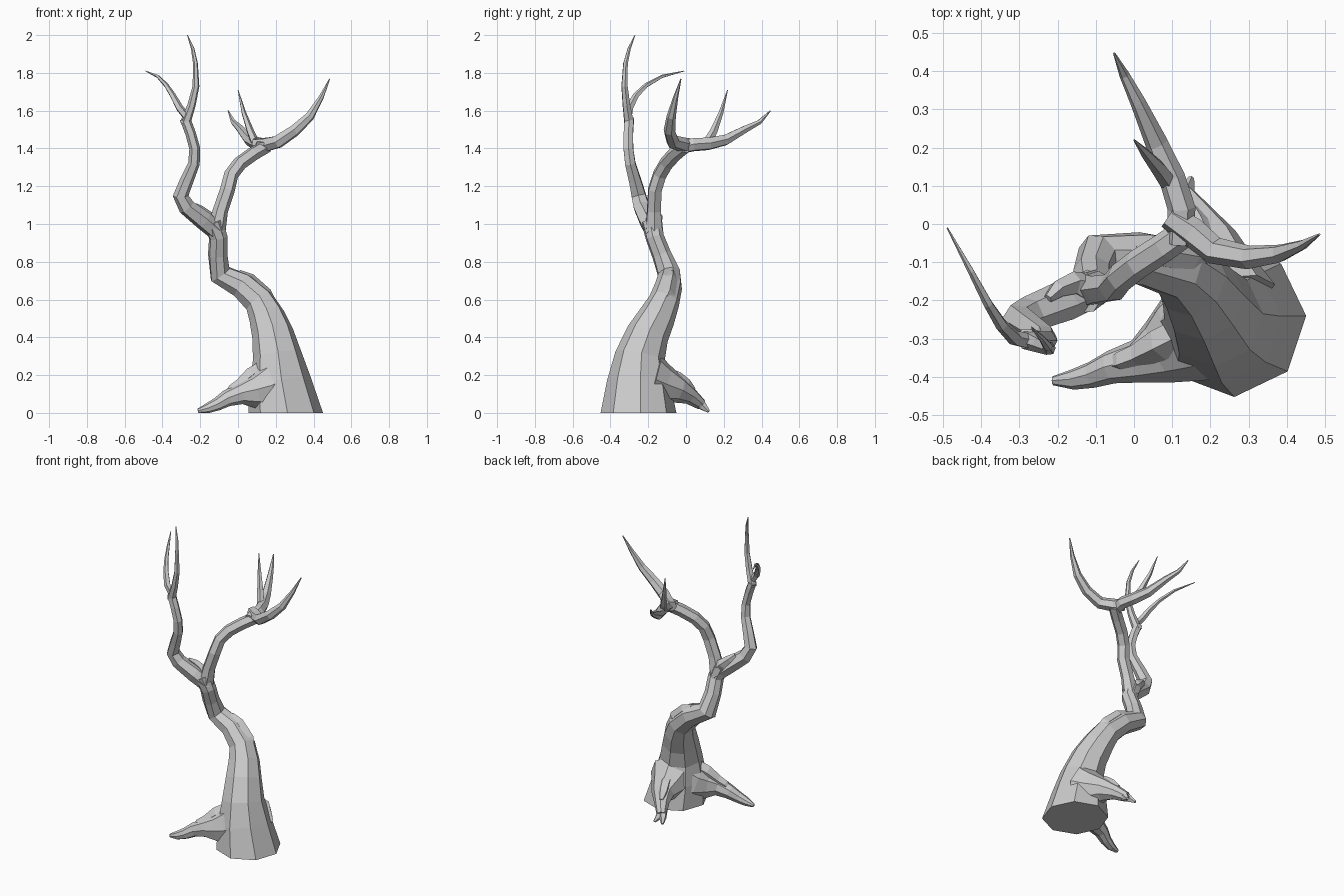
import bpy, bmesh, random
from mathutils import Vector
from math import sin, cos, pi

random.seed(4)


def tube(name, pts, sides=6, flat_start=False, jitter=0.05):
    """Faceted limb swept through (x, y, z, radius) points."""
    bm = bmesh.new()
    path = [Vector(p[:3]) for p in pts]
    axis_u = Vector((1, 0.05, 0.1))
    wobble = [1 + random.uniform(-jitter, jitter) for _ in range(sides)]
    rings = []
    for i, c in enumerate(path):
        a, b = path[max(i - 1, 0)], path[min(i + 1, len(path) - 1)]
        t = (b - a).normalized()
        if 0 < i < len(path) - 1:
            t = ((c - a).normalized() + (b - c).normalized()).normalized()
        if flat_start and i == 0:
            t = Vector((0, 0, 1))
        u = axis_u - t * axis_u.dot(t)
        if u.length < 0.05:
            u = t.orthogonal()
        u.normalize()
        axis_u = u
        v = t.cross(u)
        ring = []
        for k in range(sides):
            ang = 2 * pi * k / sides
            co = c + (u * cos(ang) + v * sin(ang)) * pts[i][3] * wobble[k]
            co.z = max(co.z, 0)
            ring.append(bm.verts.new(co))
        rings.append(ring)
    for r0, r1 in zip(rings, rings[1:]):
        for k in range(sides):
            n = (k + 1) % sides
            bm.faces.new((r0[k], r0[n], r1[n], r1[k]))
    bm.faces.new(rings[0][::-1])
    bm.faces.new(rings[-1])
    bmesh.ops.recalc_face_normals(bm, faces=bm.faces)
    me = bpy.data.meshes.new(name)
    bm.to_mesh(me)
    bm.free()
    ob = bpy.data.objects.new(name, me)
    bpy.context.collection.objects.link(ob)
    return ob


# Trunk: wide foot, leaning left, then upright to the fork
tube("trunk", [
    (.252, -.25, 0, .2), (.222, -.25, .17, .165), (.208, -.242, .30, .132),
    (.183, -.20, .42, .112), (.152, -.152, .51, .097), (.112, -.115, .59, .082),
    (.02, -.09, .675, .072), (-.095, -.088, .735, .063), (-.108, -.13, .84, .052),
    (-.105, -.165, .93, .050), (-.135, -.18, 1.01, .056)], 8, True, .015)
tube("trunk_ridge", [
    (.19, -.14, .53, .035), (.14, -.095, .63, .04), (.06, -.08, .705, .036),
    (0, -.075, .735, .025)], 5)

# Left limb and its two twigs
tube("left_limb", [
    (-.10, -.165, .95, .048), (-.18, -.20, 1.02, .052), (-.27, -.235, 1.09, .046),
    (-.302, -.25, 1.15, .042), (-.27, -.27, 1.23, .036), (-.232, -.295, 1.32, .031),
    (-.228, -.305, 1.40, .029), (-.25, -.305, 1.48, .028), (-.28, -.30, 1.56, .028)])
tube("left_upper_twig", [
    (-.28, -.30, 1.53, .028), (-.245, -.315, 1.63, .022), (-.222, -.325, 1.73, .018),
    (-.225, -.32, 1.85, .013), (-.24, -.30, 1.93, .009), (-.268, -.27, 2.0, .002)])
tube("left_outer_twig", [
    (-.265, -.31, 1.56, .022), (-.31, -.30, 1.615, .021), (-.345, -.265, 1.68, .017),
    (-.38, -.21, 1.735, .013), (-.425, -.125, 1.782, .009), (-.488, -.01, 1.81, .002)], 5)
tube("fork_stub", [
    (-.12, -.17, 1.0, .045), (-.16, -.155, 1.04, .032),
    (-.20, -.17, 1.075, .024), (-.225, -.195, 1.10, .012)], 5)

# Right limb, its horn-like end, and the rear branch with a twig
tube("right_limb", [
    (-.115, -.17, .96, .05), (-.092, -.17, 1.07, .040), (-.055, -.165, 1.18, .039),
    (-.035, -.14, 1.26, .038), (.01, -.105, 1.32, .038), (.08, -.06, 1.37, .038),
    (.15, -.01, 1.41, .037)])
tube("right_horn", [
    (.09, .02, 1.42, .034), (.15, -.02, 1.42, .04), (.21, -.07, 1.435, .037),
    (.30, -.088, 1.495, .032), (.38, -.078, 1.57, .025),
    (.44, -.055, 1.67, .014), (.485, -.027, 1.768, .003)])
tube("rear_branch", [
    (.12, -.05, 1.40, .036), (.125, .04, 1.42, .038), (.10, .12, 1.425, .036),
    (.06, .21, 1.445, .031), (.01, .32, 1.505, .021), (-.025, .39, 1.54, .014),
    (-.052, .447, 1.60, .003)])
tube("rear_twig", [
    (.09, .11, 1.43, .024), (.065, .145, 1.49, .021),
    (.03, .185, 1.59, .013), (0, .22, 1.71, .002)], 5)

# Front-left root arching to the ground, with bark lumps
tube("front_root", [
    (.20, -.265, .16, .15), (.13, -.30, .125, .125), (.07, -.335, .11, .090),
    (.01, -.36, .10, .058), (-.06, -.375, .075, .044), (-.11, -.395, .045, .035),
    (-.16, -.407, .024, .027), (-.212, -.41, .01, .012)], 8)
tube("front_root_lump", [
    (.17, -.26, .30, .05), (.12, -.29, .225, .045), (.07, -.315, .195, .045),
    (.01, -.345, .145, .034), (-.03, -.36, .12, .03), (-.06, -.37, .09, .018)], 5)

# Rear root splitting into two toes
tube("rear_root", [
    (.23, -.19, .17, .145), (.215, -.12, .145, .11), (.20, -.04, .12, .07),
    (.165, .02, .09, .046), (.125, .08, .045, .03)], 8)
tube("rear_root_lump", [
    (.20, -.10, .21, .03), (.19, -.05, .185, .036), (.17, .0, .15, .032),
    (.155, .04, .12, .015)], 5)
for i, x in enumerate((.09, .15)):
    tube(f"rear_root_toe_{i + 1}", [
        (.135, .055, .06, .032), ((x + .125) / 2, .09, .035, .022),
        (x, .12, .008, .008)], 5)
